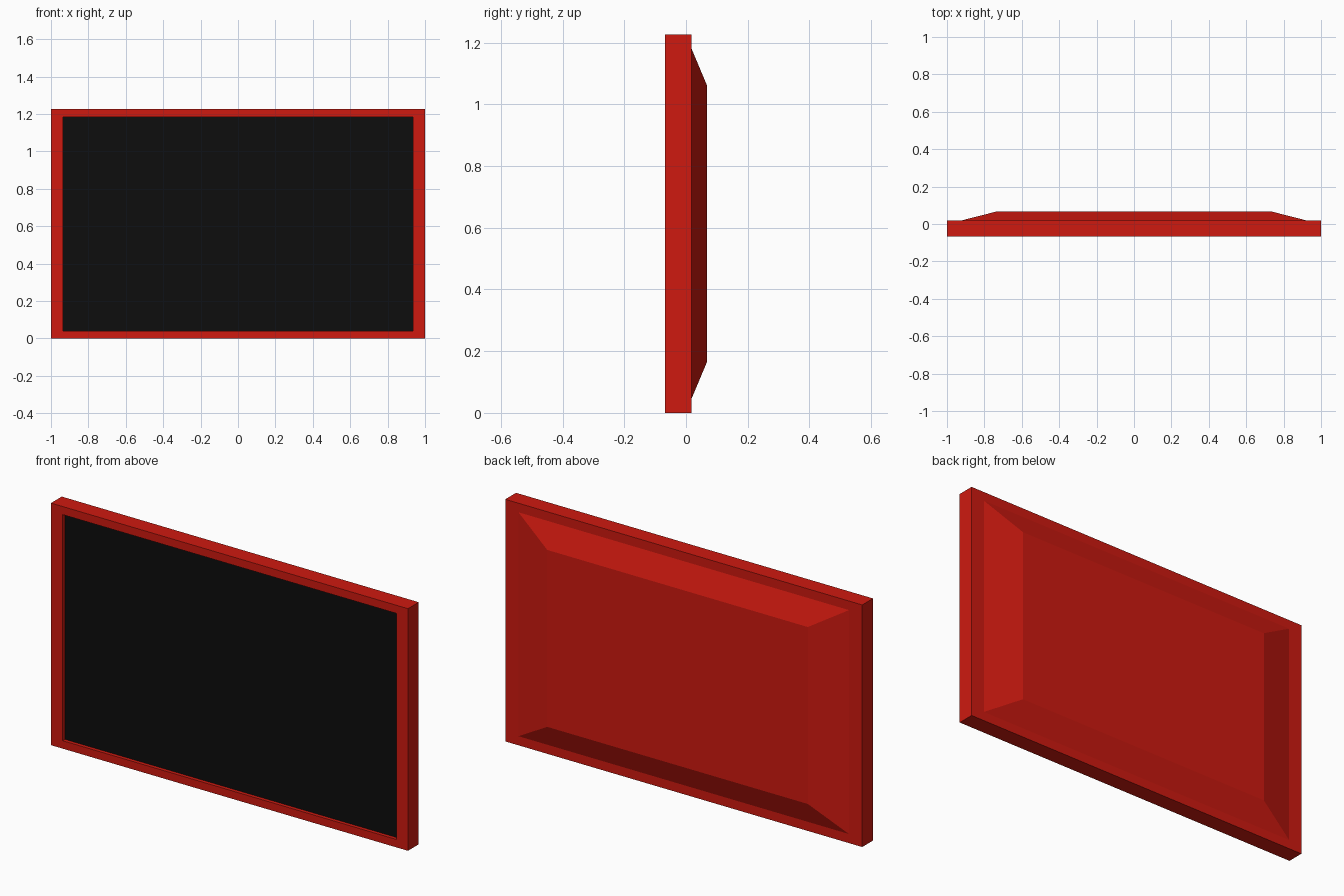
import bpy, bmesh

if "Cube" in bpy.data.objects:
    bpy.data.objects.remove(bpy.data.objects["Cube"])


def material(name, color):
    mat = bpy.data.materials.new(name)
    mat.diffuse_color = color
    mat.use_nodes = True
    mat.node_tree.nodes["Principled BSDF"].inputs["Base Color"].default_value = mat.diffuse_color
    return mat


def loft(name, rings, mat, cap_start=False):
    """Join rectangular rings (half width, bottom, top, y); cap the last one."""
    bm = bmesh.new()
    loops = [[bm.verts.new(p) for p in
              ((-w, y, z0), (w, y, z0), (w, y, z1), (-w, y, z1))]
             for w, z0, z1, y in rings]
    for a, b in zip(loops, loops[1:]):
        for i in range(4):
            j = (i + 1) % 4
            bm.faces.new((a[i], a[j], b[j], b[i]))
    bm.faces.new(loops[-1])
    if cap_start:
        bm.faces.new(loops[0])
    bmesh.ops.recalc_face_normals(bm, faces=bm.faces)
    mesh = bpy.data.meshes.new(name)
    bm.to_mesh(mesh)
    bm.free()
    mesh.materials.append(mat)
    obj = bpy.data.objects.new(name, mesh)
    bpy.context.collection.objects.link(obj)
    return obj


red = material("red_plastic", (0.62, 0.01, 0.005, 1))
black = material("black_glass", (0.004, 0.004, 0.004, 1))

FRONT, BACK, REAR, GLASS = -0.068, 0.018, 0.068, -0.05

# Housing: recess wall, front bezel, outer rim, back ledge, tapered rear bulge
loft("housing", [
    (0.935, 0.04, 1.185, GLASS),
    (0.935, 0.04, 1.185, FRONT),
    (1.0, 0.0, 1.226, FRONT),
    (1.0, 0.0, 1.226, BACK),
    (0.926, 0.046, 1.18, BACK),
    (0.73, 0.165, 1.061, REAR),
], red)

# Screen: flat panel set back inside the bezel
bpy.ops.mesh.primitive_plane_add(size=1, location=(0, GLASS, 0.6125),
                                 rotation=(1.5707963, 0, 0))
screen = bpy.context.object
screen.name = "screen"
screen.scale = (1.87, 1.145, 1)
screen.data.materials.append(black)
